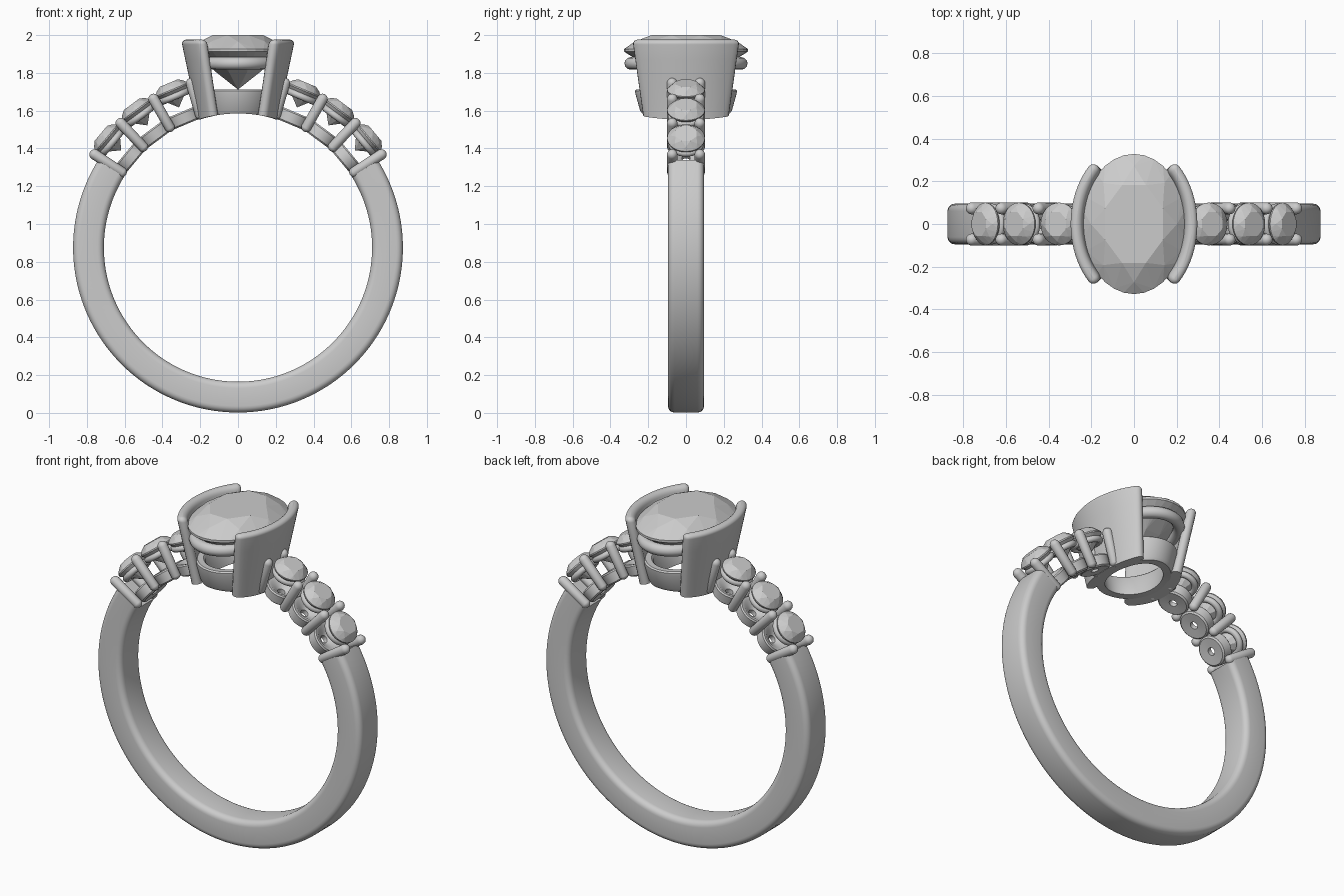
import bpy, bmesh
from math import sin, cos, pi, radians, sqrt
from mathutils import Matrix, Vector

if "Cube" in bpy.data.objects:
    bpy.data.objects.remove(bpy.data.objects["Cube"])

C = 0.875          # height of the ring centre
RI, RO = 0.71, 0.873


def finish(name, bm, mat=None, smooth=True):
    bmesh.ops.recalc_face_normals(bm, faces=bm.faces)
    me = bpy.data.meshes.new(name)
    if mat:
        bm.transform(mat)
    bm.to_mesh(me)
    bm.free()
    ob = bpy.data.objects.new(name, me)
    bpy.context.collection.objects.link(ob)
    if smooth:
        bpy.ops.object.select_all(action='DESELECT')
        ob.select_set(True)
        bpy.context.view_layer.objects.active = ob
        bpy.ops.object.shade_smooth_by_angle(angle=radians(40))
    return ob


def loft(name, rings, wrap=False, mat=None):
    """Skin closed loops; wrap joins last to first, otherwise the ends are capped."""
    bm = bmesh.new()
    vs = [[bm.verts.new(p) for p in r] for r in rings]
    n = len(vs[0])
    for i in range(len(vs) if wrap else len(vs) - 1):
        a, b = vs[i], vs[(i + 1) % len(vs)]
        for j in range(n):
            k = (j + 1) % n
            bm.faces.new((a[j], a[k], b[k], b[j]))
    if not wrap:
        bm.faces.new(vs[0])
        bm.faces.new(vs[-1])
    return finish(name, bm, mat)


def circle_profile(r, n=12):
    return [(r * cos(2 * pi * i / n), r * sin(2 * pi * i / n)) for i in range(n)]


def oval_ring(name, a, b, z, tube, mat=None, n=64):
    prof = circle_profile(tube)
    return loft(name, [[((a + u) * cos(t), (b + u) * sin(t), z + v) for u, v in prof]
                       for t in (2 * pi * i / n for i in range(n))], True, mat)


def gem(name, a, b, z, crown, depth, mat=None):
    """Brilliant cut: table, star points, girdle, pavilion points, culet."""
    bm = bmesh.new()

    def ring(n, s, h, off=0.0):
        for i in range(n):
            t = 2 * pi * (i + off) / n
            bm.verts.new((a * s * cos(t), b * s * sin(t), z + h))
    ring(8, 0.60, crown, 0.5)
    ring(8, 0.83, crown * 0.56)
    ring(32, 1.0, 0.05 * crown)
    ring(32, 1.0, -0.12 * crown)
    ring(8, 0.52, -depth * 0.56, 0.5)
    bm.verts.new((0, 0, z - depth))
    bmesh.ops.convex_hull(bm, input=bm.verts)
    bmesh.ops.dissolve_limit(bm, angle_limit=0.01, verts=bm.verts, edges=bm.edges)
    return finish(name, bm, mat, False)


def radial(deg):
    """Local z points outward from the ring centre at this angle."""
    return Matrix.Translation((0, 0, C)) @ Matrix.Rotation(radians(90 - deg), 4, 'Y')


def arc_z(x):
    return C + sqrt(RI * RI - x * x)


# Shank: rounded rectangle swept round the open lower part of the ring
prof, hw, cr = [], 0.095, 0.034
for cx, cy, s in ((RO - cr, hw - cr, 0), (RI + cr, hw - cr, 1),
                  (RI + cr, -hw + cr, 2), (RO - cr, -hw + cr, 3)):
    for k in range(6):
        t = (s + k / 5) * pi / 2
        prof.append((cx + cr * cos(t), cy + cr * sin(t)))
N = 120
rings = []
for i in range(N + 1):
    t = radians(32 - 244 * i / N)
    rings.append([(r * cos(t), y, C + r * sin(t)) for r, y in prof])
loft("shank", rings)

# Shoulder stones with their cups and seat rails
for side in (1, -1):
    tag = "right" if side > 0 else "left"
    for k in range(3):
        m = radial(90 - side * (90 - (39.8 + 13.7 * k)))
        gem(f"{tag}_side_stone_{k}", 0.093, 0.1, 0.905, 0.04, 0.1, m)
        oval_ring(f"{tag}_stone_seat_{k}", 0.074, 0.078, 0.868, 0.018, m, 32)
        cup = [(0.022, 0.712), (0.078, 0.708), (0.087, 0.716), (0.092, 0.77),
               (0.086, 0.778), (0.07, 0.776), (0.022, 0.74)]
        loft(f"{tag}_stone_cup_{k}", [[(r * cos(t), r * sin(t), z) for r, z in cup]
             for t in (2 * pi * i / 32 for i in range(32))], True, m)
    # Round-ended bars between the stones, front and back
    for k in range(4):
        m = radial(90 - side * (90 - (33 + 13.7 * k)))
        for y in (-0.073, 0.073):
            R, lo, hi = 0.028, 0.735, 0.905
            steps = [radians(-85 + 17 * i) for i in range(11)]
            loft(f"{tag}_bar_{k}_{'front' if y < 0 else 'back'}",
                 [[(R * cos(p) * cos(t), y + R * cos(p) * sin(t),
                    (lo if p < 0 else hi) + R * sin(p))
                   for t in (2 * pi * i / 16 for i in range(16))] for p in steps], False, m)

# Head base: tapered oval collar whose underside follows the finger hole
collar = [(0.135, 0.185, None), (0.175, 0.232, None), (0.185, 0.243, 1.60),
          (0.207, 0.268, 1.69), (0.205, 0.270, 1.705), (0.195, 0.262, 1.712),
          (0.165, 0.225, 1.71), (0.155, 0.215, 1.70)]
rings = []
for i in range(64):
    t = 2 * pi * i / 64
    rings.append([(a * cos(t), b * sin(t), arc_z(a * cos(t)) if z is None else z)
                  for a, b, z in collar])
loft("head_base", rings, True)

# Rail and centre stone
oval_ring("centre_seat_rail", 0.2, 0.293, 1.85, 0.033)
gem("centre_stone", 0.243, 0.328, 1.922, 0.078, 0.21)


# Half-bezel side walls: curved, round-ended, flaring upward
def wall_loop(f, z, half, side):
    a, b, lim = 0.188 + 0.084 * f, 0.28 + 0.08 * f, radians(45)
    pts = []

    def at(t, u):
        n = Vector((cos(t) / a, sin(t) / b)).normalized()
        return Vector((a * cos(t), b * sin(t))) + n * u
    M = 24
    for i in range(M + 1):
        pts.append(at(-lim + 2 * lim * i / M, half))
    for s in (1, -1):
        if s < 0:
            for i in range(M + 1):
                pts.append(at(lim - 2 * lim * i / M, -half))
        c = at(s * lim, 0)
        n = Vector((cos(lim) / a, s * sin(lim) / b)).normalized()
        tan = Vector((-n.y, n.x)) * s
        for i in range(1, 6):
            p = pi * i / 6
            pts.append(c + n * half * cos(p) * s + tan * half * sin(p))
    return [(side * p.x, p.y, arc_z(p.x) if z is None else z) for p in pts]


for side, name in ((1, "right_bezel_wall"), (-1, "left_bezel_wall")):
    H = 0.028
    loops = [wall_loop(0, None, H, side)]
    for z in (1.62, 1.75, 1.87, 1.95):
        loops.append(wall_loop((z - 1.57) / 0.4, z, H, side))
    for i in range(1, 6):
        p = radians(16 * i)
        loops.append(wall_loop(0.96 + 0.04 * sin(p), 1.95 + 0.026 * sin(p), H * cos(p), side))
    loft(name, loops)
